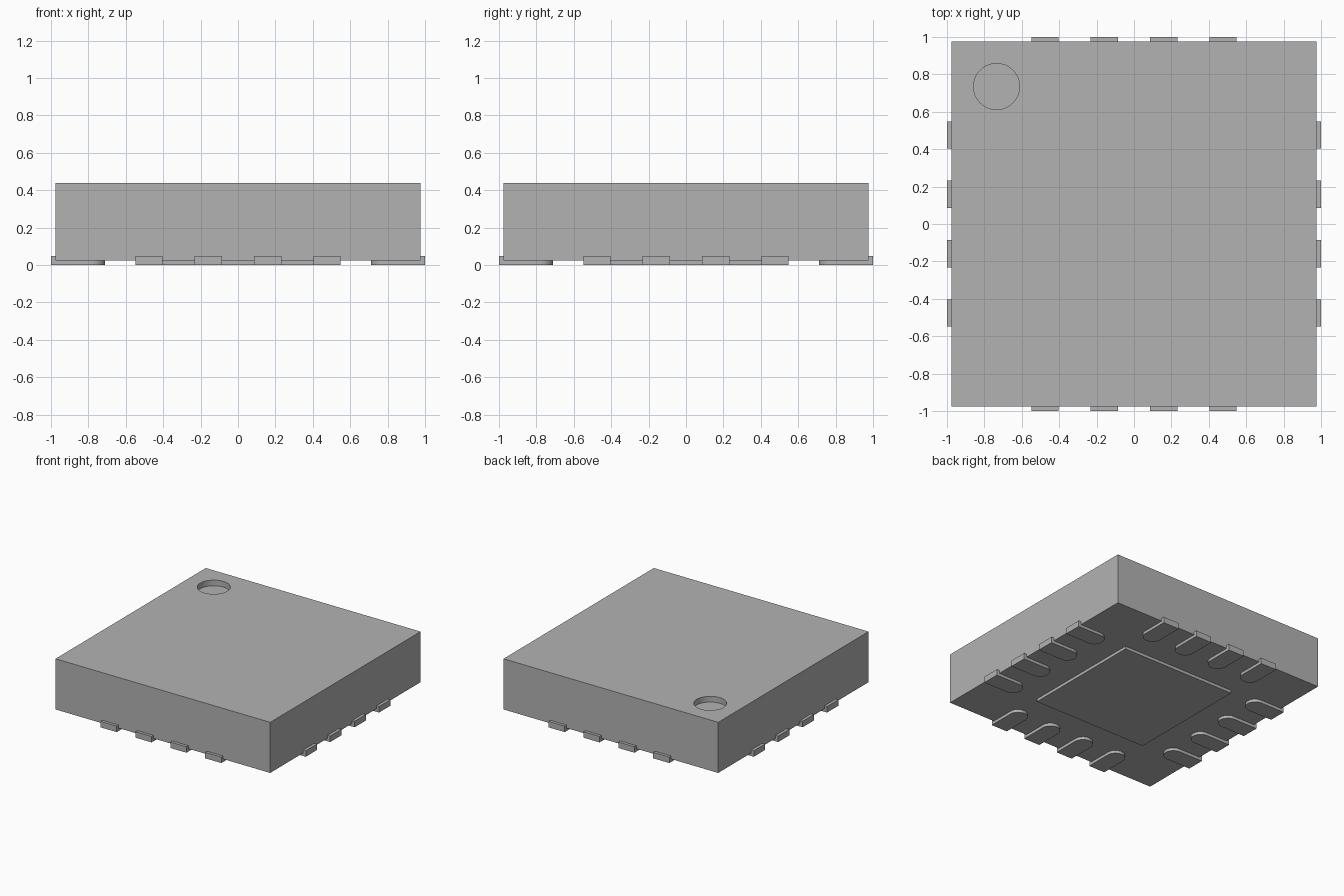
import bpy, bmesh
from math import pi, cos, sin
from mathutils import Matrix, Vector

cube = bpy.data.objects.get("Cube")
if cube:
    bpy.data.objects.remove(cube, do_unlink=True)

GREY = (0.45, 0.45, 0.45, 1.0)
grey = bpy.data.materials.new("plain_grey")
grey.use_nodes = True
grey.diffuse_color = GREY
grey.node_tree.nodes["Principled BSDF"].inputs["Base Color"].default_value = GREY


def prism(name, outline, z0, z1, turn=0.0):
    """Extrude a flat outline from z0 to z1, turned about the z axis."""
    bm = bmesh.new()
    face = bm.faces.new([bm.verts.new((x, y, z0)) for x, y in outline])
    top = bmesh.ops.extrude_face_region(bm, geom=[face])["geom"]
    bmesh.ops.translate(bm, vec=Vector((0, 0, z1 - z0)),
                        verts=[v for v in top if isinstance(v, bmesh.types.BMVert)])
    bm.transform(Matrix.Rotation(turn, 4, "Z"))
    bmesh.ops.recalc_face_normals(bm, faces=bm.faces)
    mesh = bpy.data.meshes.new(name)
    bm.to_mesh(mesh)
    bm.free()
    mesh.materials.append(grey)
    obj = bpy.data.objects.new(name, mesh)
    bpy.context.collection.objects.link(obj)
    return obj


def square(h):
    return [(-h, -h), (h, -h), (h, h), (-h, h)]


def arc(cx, cy, r, start, end, steps):
    angles = [start + (end - start) * i / steps for i in range(steps + 1)]
    return [(cx + r * cos(a), cy + r * sin(a)) for a in angles]


def smooth(obj):
    bpy.ops.object.select_all(action="DESELECT")
    obj.select_set(True)
    bpy.context.view_layer.objects.active = obj
    bpy.ops.object.shade_smooth_by_angle(angle=pi / 6)


BASE, TOP = 0.024, 0.44

# Package body with a round corner dimple
body = prism("package_body", square(0.976), BASE, TOP)
cutter = prism("dimple_cutter", arc(-0.735, 0.735, 0.123, 0, 2 * pi, 48)[:-1],
               TOP - 0.047, TOP + 0.1)
cutter.hide_render = True
cutter.hide_viewport = True
cut = body.modifiers.new("dimple", "BOOLEAN")
cut.operation = "DIFFERENCE"
cut.solver = "EXACT"
cut.object = cutter
bpy.context.view_layer.objects.active = body
bpy.ops.object.modifier_apply(modifier=cut.name)
bpy.data.objects.remove(cutter, do_unlink=True)
smooth(body)

# Square pad under the centre
prism("centre_pad", square(0.515), 0, BASE + 0.003)

# Four contacts per side, rounded at the inner end
HALF = 0.073
for side, label in enumerate(("left", "back", "right", "front")):
    for n in range(4):
        y = (n - 1.5) * 0.317
        outline = [(1, y - HALF), (1, y + HALF)]
        outline += arc(0.71 + HALF, y, HALF, pi / 2, 3 * pi / 2, 16)
        smooth(prism(f"{label}_contact_{n + 1}", outline, 0, 0.049, side * pi / 2))
